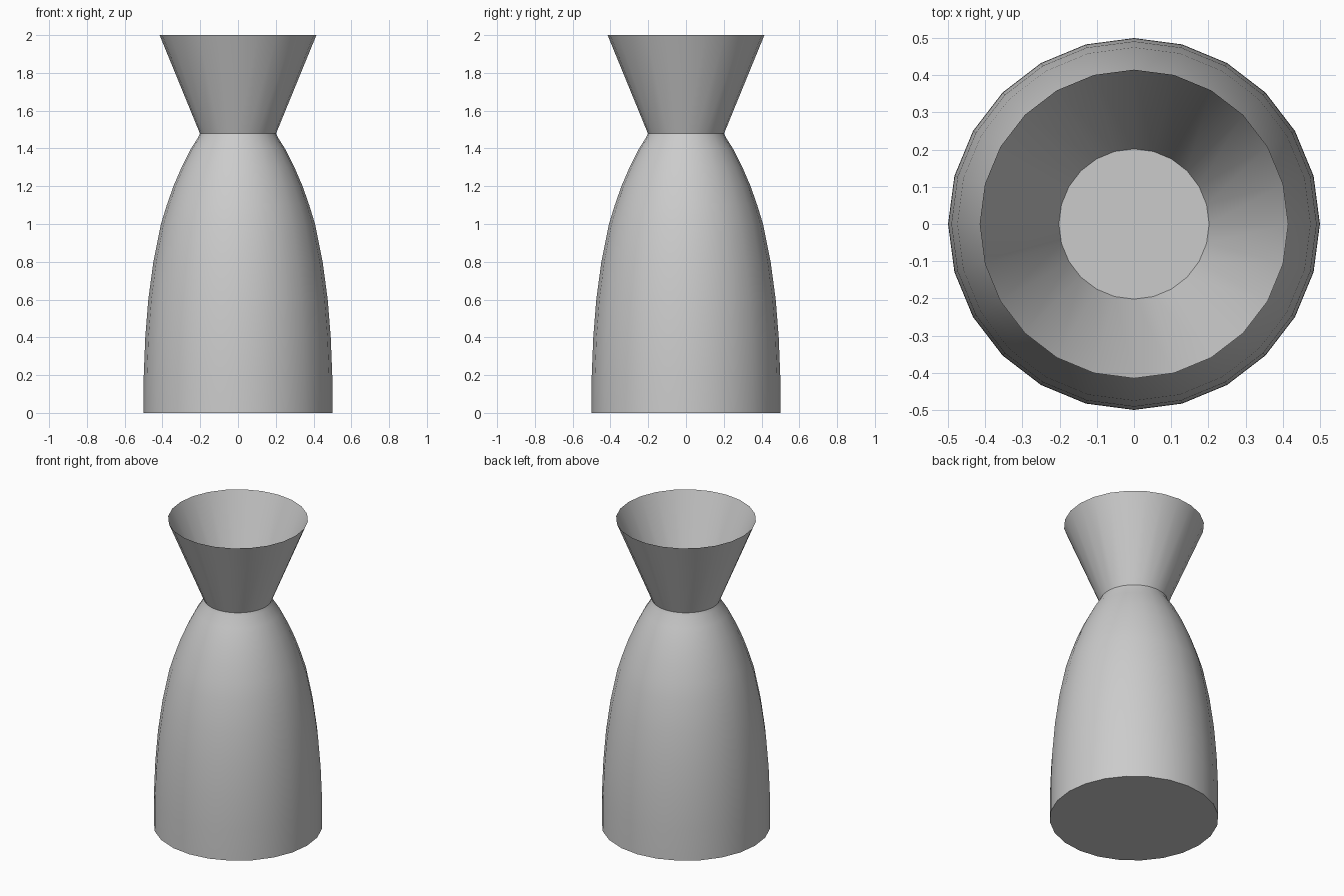
import bpy, bmesh, math

SIDES = 24

cube = bpy.data.objects.get("Cube")
if cube:
    bpy.data.objects.remove(cube, do_unlink=True)

grey = bpy.data.materials.new("light grey")
grey.use_nodes = True
colour = (0.6, 0.6, 0.6, 1)
grey.diffuse_color = colour
grey.node_tree.nodes["Principled BSDF"].inputs["Base Color"].default_value = colour


def lathe(name, profile, capped):
    """Turn a (radius, height) profile around z, optionally closing both ends."""
    bm = bmesh.new()
    rings = []
    for r, z in profile:
        angles = [2 * math.pi * i / SIDES for i in range(SIDES)]
        rings.append([bm.verts.new((r * math.cos(a), r * math.sin(a), z)) for a in angles])
    for low, high in zip(rings, rings[1:]):
        for i in range(SIDES):
            j = (i + 1) % SIDES
            bm.faces.new((low[i], low[j], high[j], high[i]))
    if capped:
        bm.faces.new(rings[0][::-1])
        bm.faces.new(rings[-1])
    mesh = bpy.data.meshes.new(name)
    bm.to_mesh(mesh)
    bm.free()
    mesh.materials.append(grey)
    obj = bpy.data.objects.new(name, mesh)
    bpy.context.collection.objects.link(obj)
    bpy.ops.object.select_all(action='DESELECT')
    obj.select_set(True)
    bpy.context.view_layer.objects.active = obj
    bpy.ops.object.shade_smooth_by_angle(angle=math.radians(40))
    return obj


# Closed bell body, tapering up to the narrow neck
lathe("bell_body", [(0.5, 0), (0.499, 0.2), (0.491, 0.4), (0.475, 0.6), (0.448, 0.8),
                    (0.408, 1.0), (0.377, 1.1), (0.342, 1.2), (0.299, 1.3),
                    (0.248, 1.4), (0.21, 1.46), (0.202, 1.48)], True)

# Thin open funnel flaring from the neck
lathe("flared_funnel", [(0.202, 1.48), (0.415, 2.0)], False)
